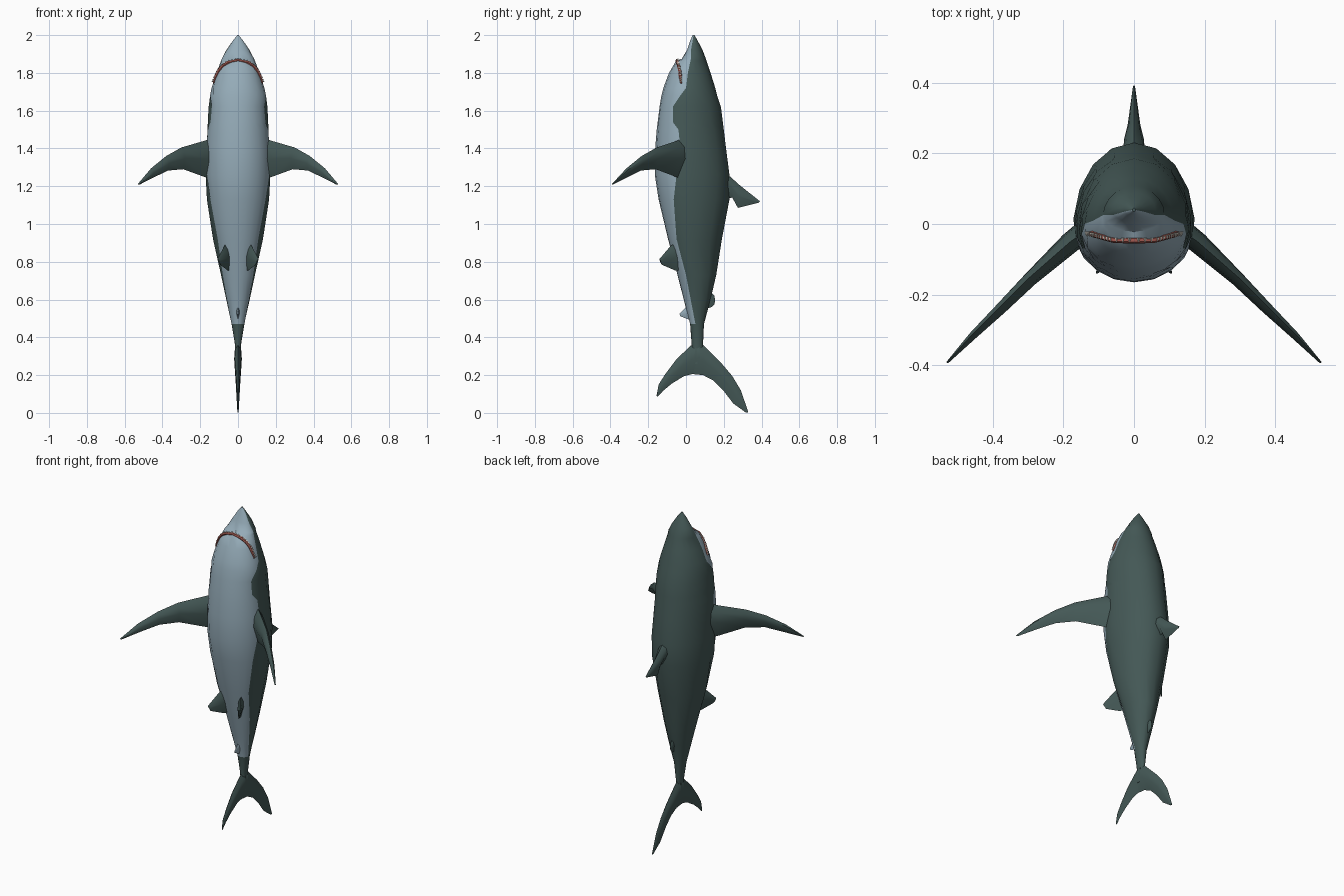
import bpy, bmesh, math
from mathutils import Vector

if "Cube" in bpy.data.objects:
    bpy.data.objects.remove(bpy.data.objects["Cube"])


def material(name, rgb):
    m = bpy.data.materials.new(name)
    m.use_nodes = True
    m.diffuse_color = (*rgb, 1)
    m.node_tree.nodes["Principled BSDF"].inputs["Base Color"].default_value = (*rgb, 1)
    return m


BACK = material("dark slate green", (0.058, 0.098, 0.093))
BELLY = material("pale blue grey", (0.30, 0.41, 0.48))
GUM = material("gum red", (0.36, 0.10, 0.08))
TOOTH = material("tooth ivory", (0.80, 0.76, 0.68))


def make_object(name, bm, mats, smooth=35):
    bmesh.ops.recalc_face_normals(bm, faces=bm.faces)
    mesh = bpy.data.meshes.new(name)
    bm.to_mesh(mesh)
    bm.free()
    for m in mats:
        mesh.materials.append(m)
    ob = bpy.data.objects.new(name, mesh)
    bpy.context.collection.objects.link(ob)
    bpy.ops.object.select_all(action='DESELECT')
    ob.select_set(True)
    bpy.context.view_layer.objects.active = ob
    bpy.ops.object.shade_smooth_by_angle(angle=math.radians(smooth))
    return ob


def loft(bm, rings):
    """Skin closed rings of points, cap the ends; yields (ring, column, face)."""
    vs = [[bm.verts.new(p) for p in r] for r in rings]
    n = len(vs[0])
    faces = []
    for i in range(len(vs) - 1):
        for j in range(n):
            k = (j + 1) % n
            faces.append((i, j, bm.faces.new((vs[i][j], vs[i][k], vs[i + 1][k], vs[i + 1][j]))))
    bm.faces.new(vs[0])
    bm.faces.new(vs[-1])
    return faces


# Body stations: height, belly y, back y, half width, colour boundary y
STATIONS = [
    (2.0, .035, .045, .004, .04), (1.97, .022, .062, .028, .035),
    (1.92, .005, .088, .062, .026), (1.875, -.022, .105, .086, .026),
    (1.865, -.052, .108, .09, .024), (1.80, -.09, .13, .115, .01),
    (1.72, -.12, .155, .14, .0), (1.68, -.13, .165, .15, -.03),
    (1.62, -.14, .185, .156, -.07), (1.54, -.15, .195, .16, -.07),
    (1.50, -.155, .20, .163, -.04), (1.40, -.163, .212, .168, -.03),
    (1.26, -.165, .23, .172, -.05), (1.13, -.145, .23, .165, -.065),
    (.92, -.095, .19, .135, -.05), (.73, -.045, .16, .09, .0),
    (.60, -.012, .13, .062, .025), (.47, .022, .095, .034, .05),
    (.36, .03, .09, .016, .06), (.26, .04, .08, .016, .06)]
FRONT, REAR = 4, 5   # segments on each side of the colour boundary


def centre(yf, yb):
    return yf + 0.4 * (yb - yf)


def body_ring(z, yf, yb, w, edge):
    yc = centre(yf, yb)
    d = edge - yc
    tb = math.acos(max(-1, min(1, -d / ((yb - yc) if d > 0 else (yc - yf)))))
    ts = [tb * k / FRONT for k in range(FRONT)]
    ts += [tb + (math.pi - tb) * k / REAR for k in range(REAR + 1)]
    half = []
    for t in ts:
        c = -math.cos(t)
        half.append((w * math.sin(t), yc + c * ((yb - yc) if c > 0 else (yc - yf)), z))
    return half + [(-x, y, h) for x, y, h in half[-2:0:-1]]


def surface_x(z, y):
    """Half width of the body at a height and depth."""
    for a, b in zip(STATIONS, STATIONS[1:]):
        if b[0] <= z <= a[0]:
            f = (a[0] - z) / (a[0] - b[0])
            yf, yb, w = (a[i] + f * (b[i] - a[i]) for i in (1, 2, 3))
            yc = centre(yf, yb)
            r = (y - yc) / ((yb - yc) if y > yc else (yc - yf))
            return w * math.sqrt(max(0, 1 - r * r))


# Body with pale belly down to the tail stalk
bm = bmesh.new()
columns = 2 * (FRONT + REAR)
for i, j, f in loft(bm, [body_ring(*s) for s in STATIONS]):
    pale = j < FRONT or j >= columns - FRONT
    f.material_index = int(pale and STATIONS[i + 1][0] > 0.46)
make_object("body", bm, [BACK, BELLY], 40)


def fin(name, stations, normal, mat, mirror=False):
    """Stations: leading point, trailing point, half thickness."""
    n = Vector(normal).normalized()
    sides = [("left_", 1), ("right_", -1)] if mirror else [("", 1)]
    for prefix, s in sides:
        rings = []
        for lead, trail, th in stations:
            a, b = Vector(lead), Vector(trail)
            p, q = a.lerp(b, 0.2), a.lerp(b, 0.5)
            ring = [a, p + n * th * .8, q + n * th, b, q - n * th, p - n * th * .8]
            rings.append([(s * v.x, v.y, v.z) for v in ring])
        bm = bmesh.new()
        loft(bm, rings)
        make_object(prefix + name, bm, [mat])


def flat(y, z):
    return (0, y, z)


# Pectoral fins
fin("pectoral_fin", [
    ((.11, .0, 1.46), (.11, .0, 1.23), .035),
    ((.18, -.05, 1.44), (.18, -.055, 1.25), .03),
    ((.30, -.155, 1.405), (.29, -.16, 1.29), .02),
    ((.38, -.235, 1.36), (.37, -.24, 1.283), .016),
    ((.46, -.315, 1.295), (.45, -.315, 1.245), .011),
    ((.53, -.392, 1.212), (.522, -.388, 1.208), .003)], (.7, .7, 0), BACK, True)

# Pelvic fins
fin("pelvic_fin", [
    ((.055, -.03, .92), (.04, -.02, .75), .018),
    ((.075, -.085, .88), (.055, -.06, .755), .014),
    ((.108, -.14, .815), (.095, -.13, .785), .004)], (.85, .5, 0), BACK, True)

# Dorsal, second dorsal and anal fins
fin("dorsal_fin", [
    (flat(.18, 1.29), flat(.20, 1.13), .032),
    (flat(.235, 1.25), flat(.245, 1.14), .028),
    (flat(.285, 1.205), flat(.275, 1.085), .018),
    (flat(.392, 1.12), flat(.385, 1.113), .003)], (1, 0, 0), BACK)
fin("second_dorsal_fin", [
    (flat(.11, .66), flat(.10, .55), .012),
    (flat(.15, .62), flat(.135, .56), .007),
    (flat(.155, .595), flat(.15, .575), .002)], (1, 0, 0), BACK)
fin("anal_fin", [
    (flat(.03, .60), flat(.04, .49), .012),
    (flat(.0, .56), flat(.012, .495), .008),
    (flat(-.035, .525), flat(-.03, .512), .002)], (1, 0, 0), BELLY)

# Tail lobes
fin("tail_back_lobe", [
    (flat(.05, .38), flat(.04, .205), .02),
    (flat(.09, .36), flat(.09, .20), .02),
    (flat(.19, .26), flat(.145, .172), .016),
    (flat(.245, .195), flat(.195, .122), .012),
    (flat(.29, .12), flat(.25, .05), .008),
    (flat(.33, .004), flat(.318, .001), .003)], (1, 0, 0), BACK)
fin("tail_front_lobe", [
    (flat(.07, .38), flat(.08, .205), .02),
    (flat(.03, .36), flat(.03, .205), .02),
    (flat(-.05, .285), flat(-.01, .195), .016),
    (flat(-.11, .205), flat(-.075, .155), .011),
    (flat(-.145, .15), flat(-.12, .118), .007),
    (flat(-.156, .09), flat(-.15, .086), .003)], (1, 0, 0), BACK)

# Gum line wrapped around the muzzle
side = [Vector((surface_x(z, y), y, z)) for z, y in
        [(1.855, -.045), (1.835, -.038), (1.81, -.032), (1.78, -.029), (1.745, -.026)]]
path = [Vector((-p.x, p.y, p.z)) for p in reversed(side)] + [Vector((0, -.046, 1.866))] + side
rings = []
for i, p in enumerate(path):
    t = (path[min(i + 1, len(path) - 1)] - path[max(i - 1, 0)]).normalized()
    u = Vector((0, 1, 0))
    v = t.cross(u).normalized()
    r = 0.004 if i in (0, len(path) - 1) else 0.009
    rings.append([p + (u * math.cos(a) + v * math.sin(a)) * r
                  for a in (k * math.tau / 6 for k in range(6))])
bm = bmesh.new()
loft(bm, rings)
make_object("gum_line", bm, [GUM])

# Teeth: small pointed cones along the gum
bm = bmesh.new()
for a, b in zip(path, path[1:]):
    for f in (0.2, 0.5, 0.8):
        p = a.lerp(b, f)
        out = Vector((p.x, 0, 0.05)).normalized()
        c = p + out * 0.008
        base = [bm.verts.new(c + Vector((dx, 0.006, dz)))
                for dx, dz in ((.005, 0), (0, .005), (-.005, 0), (0, -.005))]
        tip = bm.verts.new(c + Vector((0, -.009, 0)))
        bm.faces.new(base)
        for k in range(4):
            bm.faces.new((base[k], base[(k + 1) % 4], tip))
make_object("teeth", bm, [TOOTH], 10)
